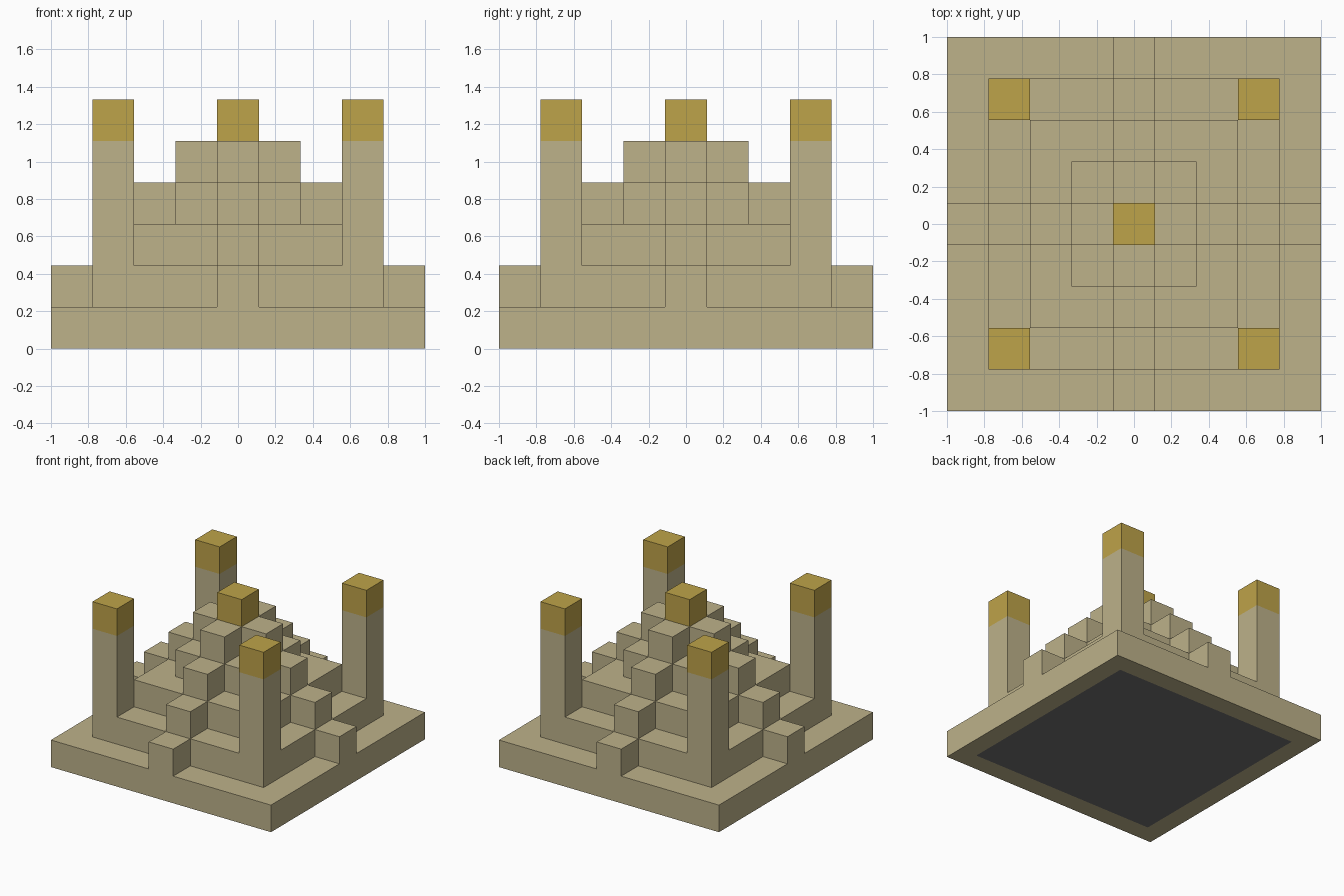
import bpy
import bmesh
from mathutils import Matrix, Vector

U = 2 / 9  # edge of one building block

if "Cube" in bpy.data.objects:
    bpy.data.objects.remove(bpy.data.objects["Cube"], do_unlink=True)


def make_material(name, rgb):
    mat = bpy.data.materials.new(name)
    mat.use_nodes = True
    mat.diffuse_color = (*rgb, 1)
    mat.node_tree.nodes["Principled BSDF"].inputs["Base Color"].default_value = (*rgb, 1)
    return mat


SANDSTONE = make_material("sandstone", (0.51, 0.445, 0.255))
GOLD = make_material("gold", (0.515, 0.366, 0.067))
GREY = make_material("grey_stone", (0.16, 0.16, 0.16))


def block(name, x, y, level, width, height, mat):
    """Square block in block units, standing on the given level."""
    bm = bmesh.new()
    bmesh.ops.create_cube(bm, size=1)
    size = Vector((width, width, height)) * U
    centre = Vector((x, y, level + height / 2)) * U
    bm.transform(Matrix.Translation(centre) @ Matrix.Diagonal(size).to_4x4())
    mesh = bpy.data.meshes.new(name)
    bm.to_mesh(mesh)
    bm.free()
    mesh.materials.append(mat)
    obj = bpy.data.objects.new(name, mesh)
    bpy.context.collection.objects.link(obj)
    return obj


# Base slab with a grey square inset in its underside
base = block("base_slab", 0, 0, 0, 9, 1, SANDSTONE)
base.data.materials.append(GREY)
bm = bmesh.new()
bm.from_mesh(base.data)
bm.normal_update()
underside = [f for f in bm.faces if f.normal.z < -0.9]
bmesh.ops.inset_region(bm, faces=underside, thickness=U)
for face in underside:
    face.material_index = 1
bm.to_mesh(base.data)
bm.free()

# Stepped pyramid, each tier with one stair block in the middle of each side
SIDES = {"front": (0, -1), "back": (0, 1), "left": (1, 0), "right": (-1, 0)}
for level, width in enumerate((7, 5, 3, 1), start=1):
    block(f"pyramid_tier_{level}", 0, 0, level, width, 1, SANDSTONE)
    reach = (width + 1) / 2
    for side, (dx, dy) in SIDES.items():
        block(f"{side}_stair_{level}", dx * reach, dy * reach, level, 1, 1, SANDSTONE)
block("pyramid_cap", 0, 0, 5, 1, 1, GOLD)

# Corner towers with gold caps
for side, x in (("left", 3), ("right", -3)):
    for end, y in (("front", -3), ("back", 3)):
        block(f"{end}_{side}_tower", x, y, 2, 1, 3, SANDSTONE)
        block(f"{end}_{side}_tower_cap", x, y, 5, 1, 1, GOLD)
